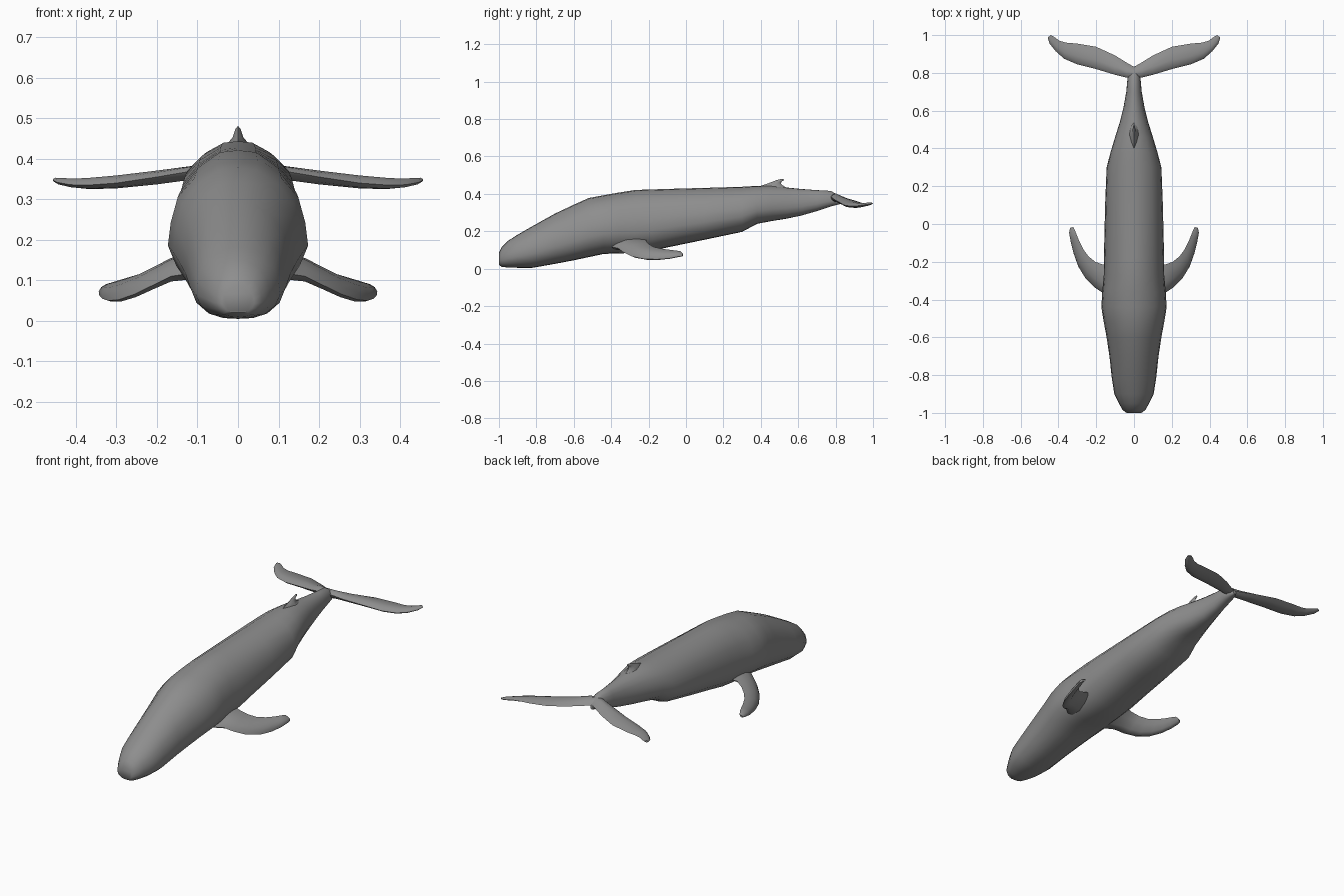
import bpy, bmesh, math
from mathutils import Vector

skin = bpy.data.materials.new("whale grey")
skin.diffuse_color = (0.27, 0.27, 0.27, 1)


def loft(name, rings, mirror=False):
    """Skin a list of equal-length closed rings and cap both ends."""
    bm = bmesh.new()
    loops = [[bm.verts.new(p) for p in ring] for ring in rings]
    n = len(loops[0])
    for a, b in zip(loops, loops[1:]):
        for i in range(n):
            j = (i + 1) % n
            bm.faces.new((a[i], a[j], b[j], b[i]))
    bm.faces.new(loops[0])
    bm.faces.new(loops[-1])
    bmesh.ops.recalc_face_normals(bm, faces=bm.faces)
    mesh = bpy.data.meshes.new(name)
    bm.to_mesh(mesh)
    bm.free()
    mesh.materials.append(skin)
    ob = bpy.data.objects.new(name, mesh)
    bpy.context.collection.objects.link(ob)
    if mirror:
        ob.modifiers.new("mirror", 'MIRROR')
    bpy.ops.object.select_all(action='DESELECT')
    ob.select_set(True)
    bpy.context.view_layer.objects.active = ob
    bpy.ops.object.shade_smooth_by_angle(angle=math.radians(50))
    return ob


def blade_ring(lead, trail, thick):
    """Lens-shaped section between a leading and a trailing edge point."""
    lead, trail = Vector(lead), Vector(trail)
    chord = trail - lead
    # thickness direction: perpendicular to the chord, close to vertical
    up = Vector((0, 0, 1))
    up = (up - chord * (up.dot(chord) / chord.length_squared)).normalized()
    shape = [(0, 0), (.12, .7), (.4, 1), (.75, .6), (1, 0),
             (.75, -.6), (.4, -1), (.12, -.7)]
    return [lead + chord * t + up * (s * thick / 2) for t, s in shape]


# Body: stations of (y, top, bottom, half width)
stations = [
    (-1.0, .085, .020, .040), (-.985, .115, .010, .060), (-.95, .150, .006, .080),
    (-.90, .182, .005, .104), (-.82, .228, .005, .117), (-.70, .295, .026, .130),
    (-.60, .342, .045, .145), (-.52, .378, .062, .160), (-.44, .393, .079, .173),
    (-.36, .407, .082, .168), (-.27, .421, .084, .160), (-.18, .424, .096, .160),
    (-.08, .427, .118, .157), (.10, .432, .155, .153), (.30, .438, .197, .145),
    (.38, .443, .240, .124), (.46, .443, .255, .100), (.54, .434, .268, .075),
    (.62, .426, .285, .055), (.70, .420, .308, .041), (.775, .416, .333, .034),
    (.81, .395, .342, .025), (.835, .372, .348, .008)]
half = [(0, 1), (.28, .985), (.62, .87), (.86, .72), (.96, .52), (1, .34),
        (.88, .18), (.62, .06), (.32, .01), (0, 0)]
section = half + [(-w, h) for w, h in half[-2:0:-1]]
loft("body", [[(w * hw, y, zb + h * (zt - zb)) for w, h in section]
              for y, zt, zb, hw in stations])

# Flippers: leading edge, trailing edge, thickness from root to tip
flipper = [
    ((.10, -.42, .120), (.10, -.20, .160), .060),
    ((.165, -.365, .110), (.165, -.215, .150), .052),
    ((.21, -.335, .088), (.205, -.200, .132), .046),
    ((.255, -.290, .066), (.240, -.172, .116), .042),
    ((.295, -.225, .052), (.268, -.135, .108), .038),
    ((.320, -.155, .050), (.288, -.095, .102), .032),
    ((.335, -.090, .055), (.302, -.060, .098), .026),
    ((.343, -.045, .064), (.314, -.030, .094), .020),
    ((.338, -.020, .066), (.322, -.016, .080), .010)]
loft("flippers", [blade_ring(*s) for s in flipper], True)

# Tail flukes
fluke = [
    ((.0, .770, .385), (.0, .832, .370), .050),
    ((.04, .775, .385), (.04, .855, .365), .042),
    ((.10, .790, .372), (.10, .892, .360), .034),
    ((.20, .820, .355), (.20, .938, .352), .034),
    ((.30, .845, .340), (.30, .955, .347), .032),
    ((.37, .875, .335), (.36, .960, .345), .028),
    ((.415, .915, .336), (.395, .970, .346), .022),
    ((.447, .955, .342), (.422, .990, .348), .017),
    ((.457, .988, .347), (.440, 1.0, .350), .010)]
loft("tail_flukes", [blade_ring(*s) for s in fluke], True)

# Dorsal fin: levels of (z, front y, back y, half thickness), swept backwards
levels = [(.415, .36, .58, .034), (.440, .39, .525, .024), (.453, .43, .508, .013),
          (.466, .465, .510, .009), (.474, .485, .525, .006), (.479, .505, .522, .002)]
fin_plan = [(0, 0), (.3, .6), (.6, 1), (.85, .7), (1, 0),
            (.85, -.7), (.6, -1), (.3, -.6)]
loft("dorsal_fin", [[(s * t, a + u * (b - a), z) for u, s in fin_plan]
                    for z, a, b, t in levels])
